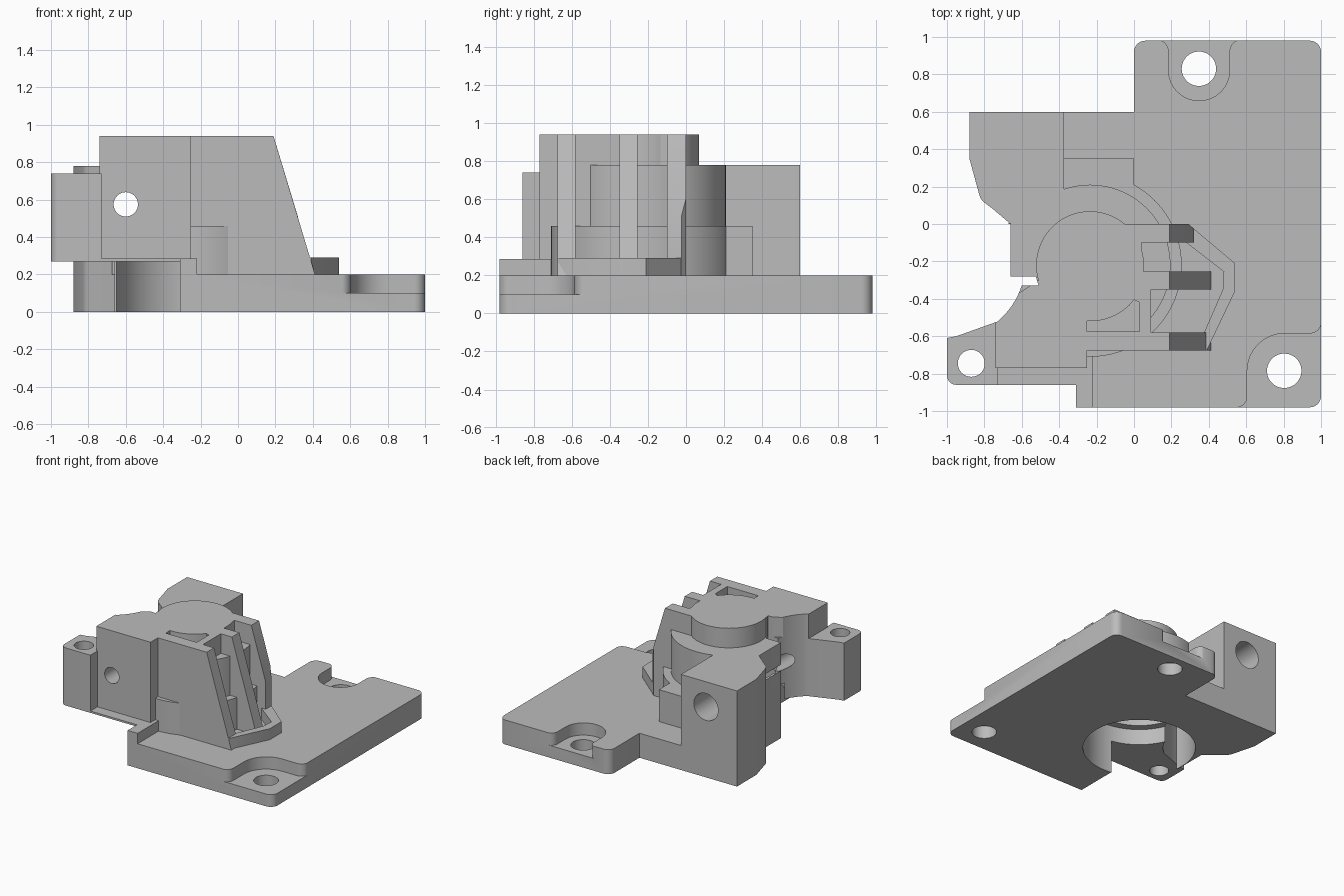
import bpy, bmesh, math
from mathutils import Vector, Matrix

cube = bpy.data.objects.get("Cube")
if cube:
    bpy.data.objects.remove(cube, do_unlink=True)

grey = bpy.data.materials.new("plain grey")
grey.use_nodes = True
colour = (0.5, 0.5, 0.5, 1)
grey.diffuse_color = colour
grey.node_tree.nodes["Principled BSDF"].inputs["Base Color"].default_value = colour


def rounded(points):
    """Outline whose points may carry a third value, the corner radius."""
    out = []
    n = len(points)
    for i, p in enumerate(points):
        c = Vector(p[:2])
        if len(p) < 3:
            out.append(c)
            continue
        a = (Vector(points[i - 1][:2]) - c).normalized()
        b = (Vector(points[(i + 1) % n][:2]) - c).normalized()
        half = a.angle(b) / 2
        centre = c + (a + b).normalized() * (p[2] / math.sin(half))
        reach = p[2] / math.tan(half)
        u, v = c + a * reach - centre, c + b * reach - centre
        sweep = u.angle(v)
        for k in range(9):
            t = k / 8
            w = (u * math.sin((1 - t) * sweep) + v * math.sin(t * sweep)) / math.sin(sweep)
            out.append(centre + w)
    return out


def circle(x, y, r, n=64):
    return [(x + r * math.cos(math.tau * i / n), y + r * math.sin(math.tau * i / n)) for i in range(n)]


def prism(name, points, low, high, along_y=False):
    """Extrude an outline in z, or an x-z profile in y."""
    bm = bmesh.new()
    face = bm.faces.new([bm.verts.new((p[0], p[1], low)) for p in rounded(points)])
    top = bmesh.ops.extrude_face_region(bm, geom=[face])["geom"]
    bmesh.ops.translate(bm, verts=[v for v in top if isinstance(v, bmesh.types.BMVert)], vec=(0, 0, high - low))
    if along_y:
        bm.transform(Matrix(((1, 0, 0, 0), (0, 0, 1, 0), (0, 1, 0, 0), (0, 0, 0, 1))))
    bmesh.ops.recalc_face_normals(bm, faces=bm.faces)
    mesh = bpy.data.meshes.new(name)
    bm.to_mesh(mesh)
    bm.free()
    mesh.materials.append(grey)
    ob = bpy.data.objects.new(name, mesh)
    bpy.context.collection.objects.link(ob)
    return ob


def box(x0, x1, y0, y1):
    return [(x0, y0), (x1, y0), (x1, y1), (x0, y1)]


def cut(parts, cutters):
    for part in parts:
        for c in cutters:
            m = part.modifiers.new("cut", "BOOLEAN")
            m.operation, m.solver, m.object = "DIFFERENCE", "EXACT", c
        bpy.context.view_layer.update()
        graph = bpy.context.evaluated_depsgraph_get()
        mesh = bpy.data.meshes.new_from_object(part.evaluated_get(graph))
        part.modifiers.clear()
        part.data = mesh
    for c in cutters:
        bpy.data.objects.remove(c, do_unlink=True)


CX, CY = -0.235, -0.22
side = [(-0.88, 0.35), (-0.82, 0.13, 0.08), (-0.76, 0.085), (-0.66, 0), (-0.66, -0.28)]

# Base plate with rounded corners
plate = prism("base_plate", [(-0.31, -0.98), (1, -0.98, 0.06), (1, 0.98, 0.06), (0, 0.98, 0.06),
                             (0, 0.6), (-0.88, 0.6)] + side + [(-0.31, -0.28)], 0, 0.2)

# Stepped round housing
lower = prism("lower_housing", circle(CX, CY, 0.49, 96), 0.2, 0.46)
middle = prism("middle_housing", circle(CX, CY, 0.43, 96), 0.45, 0.78)
cap = prism("housing_cap", circle(CX, CY, 0.288, 96), 0.77, 0.94)
step = prism("housing_step", box(-0.4, 0, -0.05, 0.35), 0.19, 0.46)

# Rear block
block = prism("rear_block", [(-0.375, 0.6), (-0.88, 0.6)] + side
              + [(-0.52, -0.28), (-0.4, -0.2), (-0.375, 0.19)], 0, 0.78)

# Front body, ledge and mounting ear
body = prism("front_body", [(-0.74, -0.77), (-0.25, -0.77), (-0.25, -0.25), (-0.51, -0.3), (-0.74, -0.45)], 0.27, 0.94)
ledge = prism("front_ledge", box(-0.74, -0.22, -0.86, -0.7), 0.27, 0.285)
ledge_end = prism("ledge_end", box(-0.31, -0.22, -0.98, -0.7), 0.19, 0.285)
ear = prism("mounting_ear", [(-1, -0.86, 0.05), (-0.73, -0.86), (-0.73, -0.5), (-0.95, -0.6), (-1, -0.61)], 0.27, 0.74)

# Top deck and the wall behind the ribs
deck = prism("top_deck", [(-0.3, 0), (0.04, 0), (0.04, -0.1, 0.02), (0.03, -0.1), (0.04, -0.25),
                          (0.04, -0.36), (-0.3, -0.36)][:2]
             + [(0.04, -0.36), (-0.3, -0.36)], 0.77, 0.94)
wall = prism("rib_wall", box(-0.26, 0.09, -0.6, -0.35), 0.19, 0.94)

# Sloping ribs
slope = [(0.412, 0.2), (0.19, 0.94)]
front_rib = prism("front_rib", [(-0.25, 0.2)] + slope + [(-0.25, 0.94)], -0.675, -0.58, True)
middle_rib = prism("middle_rib", [(0, 0.2)] + slope + [(0, 0.94)], -0.35, -0.255, True)
back_rib = prism("back_rib", [(0, 0.2), (0.32, 0.2), (0.32, 0.51), (0.19, 0.94), (0, 0.94)], -0.1, 0, True)
cut([back_rib], [prism("corner_cutter", [(0.28, 0.01), (0.5, 0.01), (0.5, -0.18)], 0, 1)])

# Low rim around the ribs
rim = prism("rib_rim", [(0.1, 0), (0.29, 0), (0.54, -0.21), (0.54, -0.36), (0.39, -0.675), (0.1, -0.675)], 0.19, 0.29)
cut([rim], [prism("rim_cutter", [(0, -0.1), (0.28, -0.1), (0.48, -0.255), (0.475, -0.35),
                                 (0.375, -0.58), (0, -0.58)], 0.2, 0.5)])

# Curved pocket in the top
arc = [(CX + 0.3 * math.cos(a), CY + 0.3 * math.sin(a))
       for a in [math.radians(-93 + 6 * i) for i in range(9)]]
pocket = prism("pocket_cutter", [(-0.25, -0.575)] + arc + [(0.0, -0.405), (0.03, -0.42), (0.03, -0.575)], 0.78, 1.1)
cut([body, wall, cap, front_rib], [pocket])

# Hollow bore and the open side clearance
housing = [lower, middle, body, block, wall, front_rib, middle_rib, back_rib, rim, step]
cut([plate] + housing, [prism("wide_bore", circle(CX, CY, 0.42, 96), -0.1, 0.4)])
cut(housing, [prism("narrow_bore", circle(CX, CY, 0.36, 96), 0.3, 0.72)])
curve = [(-1 + 0.42 * math.cos(a), -0.2 + 0.42 * math.sin(a))
         for a in [math.radians(-18 - 4 * i) for i in range(9)]]
gap = prism("side_gap", [(-0.66, 0), (-0.66, -0.28), (-0.525, -0.28), (-0.51, -0.33)] + curve
            + [(-0.95, -0.6), (-1, -0.61), (-1.3, -0.61), (-1.3, 0)], -0.1, 1.1)
cut([lower, middle, cap, body, ear], [gap])
cut([lower], [prism("under_gap", box(-0.9, -0.31, -0.9, -0.28), -0.1, 0.27)])

# Cross hole through the body and rear block
cut([body, block, middle], [prism("cross_hole", circle(-0.6, 0.575, 0.065, 40), -1, 1, True)])
cut([block], [prism("wide_cross_hole", circle(-0.6, 0.575, 0.11, 40), 0.15, 1, True)])

# Screw holes and their sunken seats
cut([ear], [prism("ear_hole", circle(-0.87, -0.745, 0.072, 40), 0, 1)])
back_seat = prism("back_seat", [(0.12, 1.1), (0.12, 0.985), (0.185, 0.98, 0.06), (0.185, 0.66, 0.16),
                                (0.511, 0.66, 0.16), (0.511, 0.98, 0.06), (0.58, 0.985), (0.58, 1.1)], 0.1, 0.4)
corner_seat = prism("corner_seat", [(0.54, -1.1), (0.54, -0.982), (0.605, -0.98, 0.06), (0.605, -0.585, 0.2),
                                    (1.0, -0.585, 0.06), (1.002, -0.52), (1.1, -0.52), (1.1, -1.1)], 0.1, 0.4)
holes = [prism("screw_hole", circle(x, y, 0.092, 48), -0.1, 0.4) for x, y in ((0.347, 0.83), (0.803, -0.785))]
cut([plate], [back_seat, corner_seat] + holes)

# Smooth the curved walls, keep edges sharp
bpy.ops.object.select_all(action="DESELECT")
for ob in bpy.context.collection.objects:
    if ob.type == "MESH":
        ob.select_set(True)
        bpy.context.view_layer.objects.active = ob
bpy.ops.object.shade_smooth_by_angle(angle=math.radians(30))
